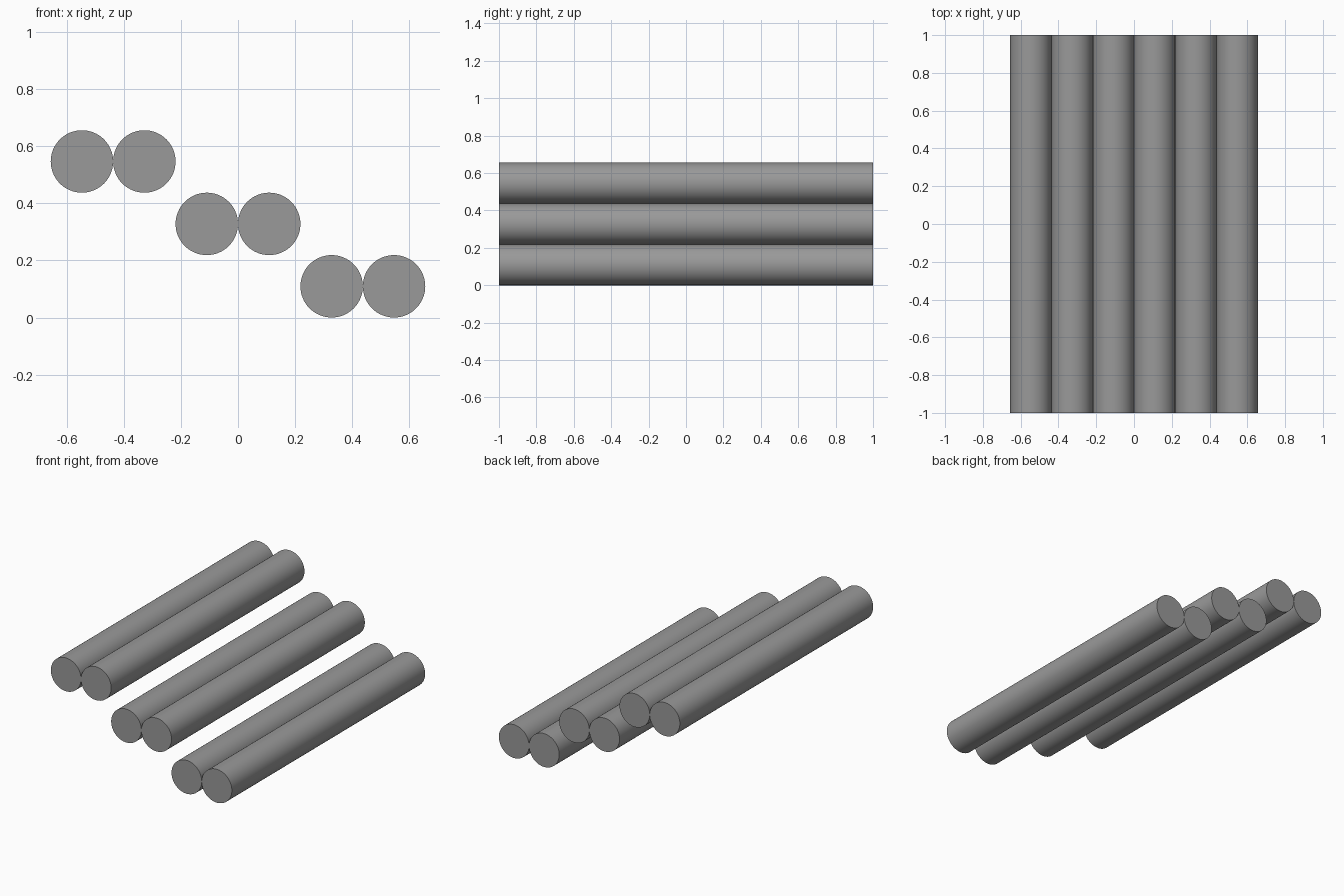
import bpy, math

if "Cube" in bpy.data.objects:
    bpy.data.objects.remove(bpy.data.objects["Cube"])

RADIUS = 0.1093   # six logs side by side span the full width
LENGTH = 2.0

grey = bpy.data.materials.new("mid grey")
grey.diffuse_color = (0.32, 0.32, 0.32, 1.0)
grey.use_nodes = True
grey.node_tree.nodes["Principled BSDF"].inputs["Base Color"].default_value = grey.diffuse_color


def log(name, x, z):
    """Smooth capped cylinder lying along y."""
    bpy.ops.mesh.primitive_cylinder_add(
        vertices=64, radius=RADIUS, depth=LENGTH,
        location=(x, 0, z), rotation=(math.pi / 2, 0, 0))
    obj = bpy.context.object
    obj.name = name
    obj.data.materials.append(grey)
    bpy.ops.object.shade_smooth_by_angle(angle=math.radians(30))


# Three steps descending to the right, each a pair of touching logs
for i in range(6):
    step = i // 2
    side = ("left", "right")[i % 2]
    level = ("top", "middle", "bottom")[step]
    log(f"{level}_step_{side}_log", (2 * i - 5) * RADIUS, (5 - 2 * step) * RADIUS)
